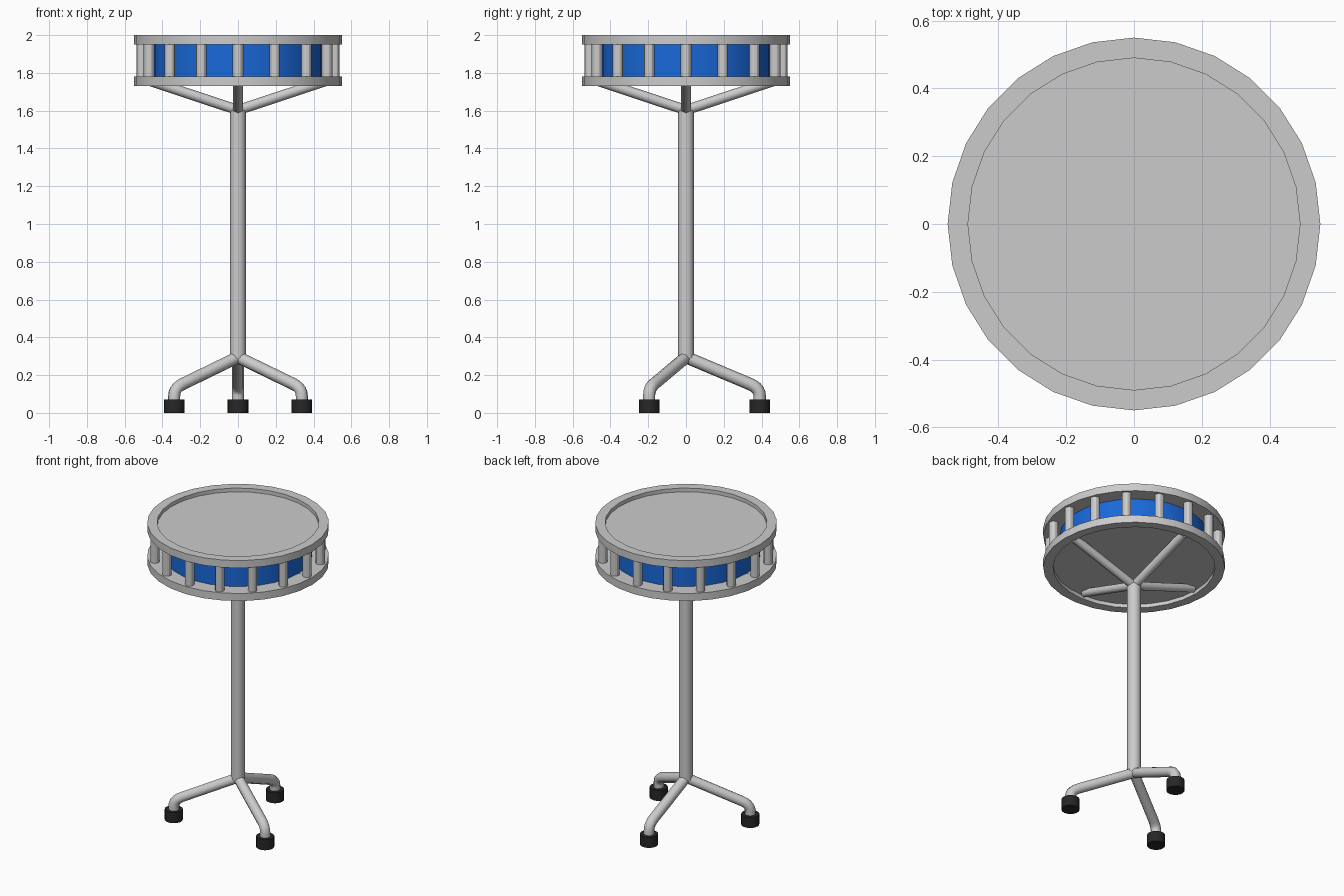
import bpy, bmesh
from math import sin, cos, pi, radians
from mathutils import Vector

if "Cube" in bpy.data.objects:
    bpy.data.objects.remove(bpy.data.objects["Cube"])


def material(name, rgb):
    m = bpy.data.materials.new(name)
    m.diffuse_color = (*rgb, 1)
    m.use_nodes = True
    m.node_tree.nodes["Principled BSDF"].inputs["Base Color"].default_value = m.diffuse_color
    return m


BLUE = material("blue_lacquer", (0.01, 0.14, 0.7))
BLACK = material("black_rubber", (0.02, 0.02, 0.02))


def finish(obj, mat=None, angle=30):
    if mat:
        obj.data.materials.append(mat)
    bpy.ops.object.select_all(action='DESELECT')
    obj.select_set(True)
    bpy.context.view_layer.objects.active = obj
    bpy.ops.object.shade_smooth_by_angle(angle=radians(angle))
    return obj


def cylinder(name, r, z0, z1, x=0, y=0, sides=16, mat=None):
    bpy.ops.mesh.primitive_cylinder_add(vertices=sides, radius=r, depth=z1 - z0,
                                        location=(x, y, (z0 + z1) / 2))
    obj = bpy.context.object
    obj.name = name
    return finish(obj, mat)


def ring(name, r_in, r_out, z0, z1, sides=28):
    bm = bmesh.new()
    profile = [(r_in, z0), (r_out, z0), (r_out, z1), (r_in, z1)]
    loops = [[bm.verts.new((r * cos(2 * pi * i / sides), r * sin(2 * pi * i / sides), z))
              for r, z in profile] for i in range(sides)]
    for i in range(sides):
        a, b = loops[i], loops[(i + 1) % sides]
        for j in range(4):
            k = (j + 1) % 4
            bm.faces.new((a[j], b[j], b[k], a[k]))
    bmesh.ops.recalc_face_normals(bm, faces=bm.faces)
    me = bpy.data.meshes.new(name)
    bm.to_mesh(me)
    bm.free()
    obj = bpy.data.objects.new(name, me)
    bpy.context.collection.objects.link(obj)
    return finish(obj)


def tube(name, points, r):
    cu = bpy.data.curves.new(name, 'CURVE')
    cu.dimensions = '3D'
    cu.bevel_depth = r
    cu.bevel_resolution = 2
    cu.use_fill_caps = True
    sp = cu.splines.new('POLY')
    sp.points.add(len(points) - 1)
    for p, co in zip(sp.points, points):
        p.co = (*co, 1)
    obj = bpy.data.objects.new(name, cu)
    bpy.context.collection.objects.link(obj)
    bpy.ops.object.select_all(action='DESELECT')
    obj.select_set(True)
    bpy.context.view_layer.objects.active = obj
    bpy.ops.object.convert(target='MESH')
    return finish(bpy.context.object, angle=50)


# Drum: shell, heads and hoops
cylinder("drum_shell", 0.45, 1.76, 1.97, sides=28, mat=BLUE)
cylinder("top_head", 0.492, 1.95, 1.975, sides=28)
cylinder("bottom_head", 0.492, 1.755, 1.78, sides=28)
ring("top_hoop", 0.49, 0.55, 1.95, 2.0)
ring("bottom_hoop", 0.49, 0.55, 1.73, 1.78)

# Tension rods around the shell
for i in range(16):
    a = 2 * pi * i / 16
    cylinder(f"tension_rod_{i + 1}", 0.028, 1.77, 1.96, 0.51 * cos(a), 0.51 * sin(a), sides=12)

# Stand post
cylinder("stand_post", 0.042, 0.29, 1.6)

# Four arms carrying the drum
for i in range(4):
    a = i * pi / 2
    tube(f"support_arm_{i + 1}",
         [(0, 0, 1.603), (0.465 * cos(a), 0.465 * sin(a), 1.757)], 0.027)

# Three bent legs with rubber feet
start, corner, end = Vector((0, 0.295)), Vector((0.34, 0.152)), Vector((0.39, 0.07))
knee = Vector((0.39, 0.131))
low = Vector((0.39, 0.09))
bend = [corner * (1 - t) ** 2 + knee * 2 * t * (1 - t) + low * t * t
        for t in (0, 0.2, 0.4, 0.6, 0.8, 1)]
path = [start] + bend + [Vector((0.39, 0.05))]
for i in range(3):
    a = pi / 2 + 2 * pi * i / 3
    tube(f"leg_{i + 1}", [(p.x * cos(a), p.x * sin(a), p.y) for p in path], 0.033)
    cylinder(f"foot_{i + 1}", 0.055, 0, 0.07, 0.39 * cos(a), 0.39 * sin(a), sides=20, mat=BLACK)
